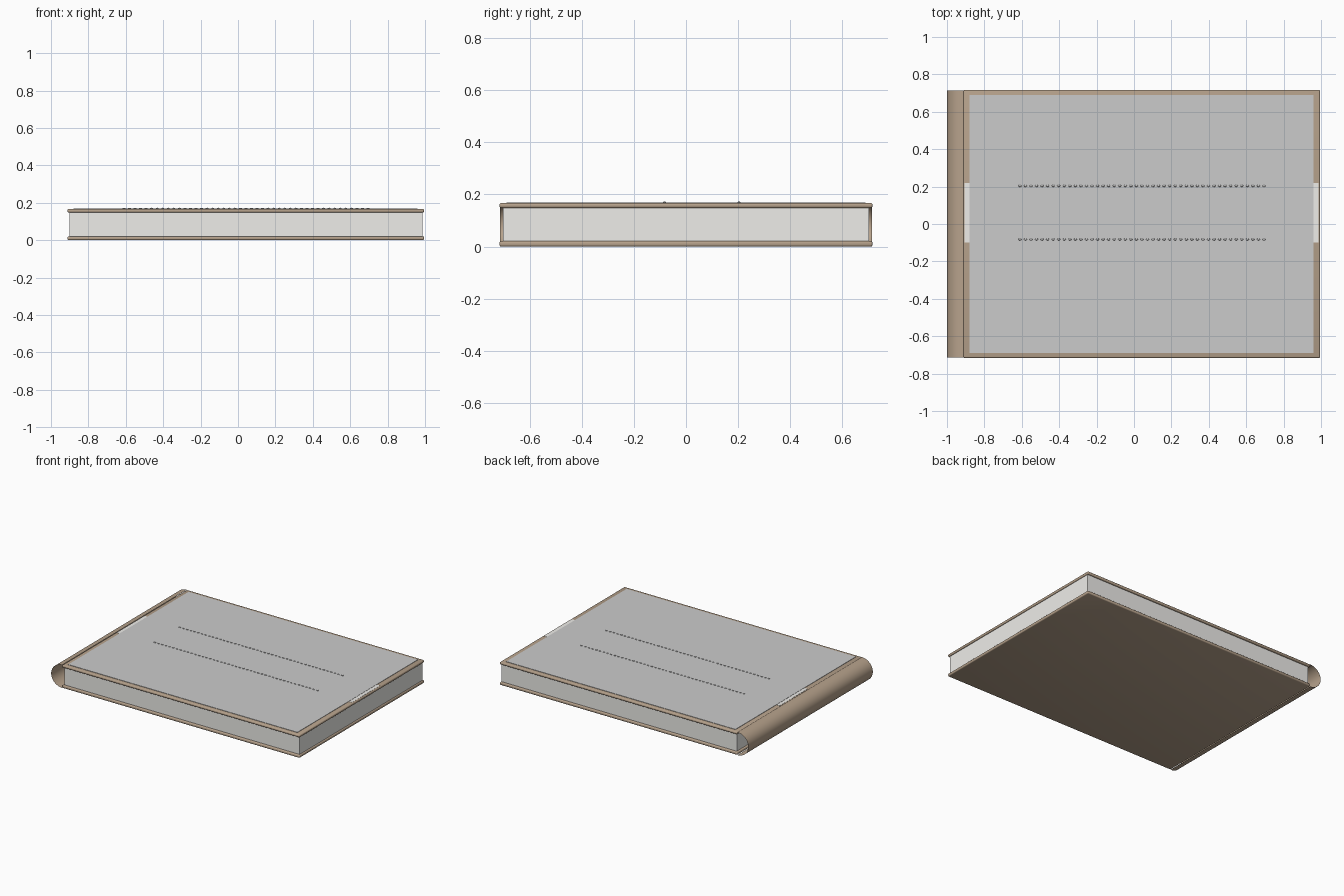
import bpy, bmesh, math
from mathutils import Matrix

if "Cube" in bpy.data.objects:
    bpy.data.objects.remove(bpy.data.objects["Cube"])


def material(name, rgb):
    m = bpy.data.materials.new(name)
    m.diffuse_color = (*rgb, 1)
    m.use_nodes = True
    m.node_tree.nodes["Principled BSDF"].inputs["Base Color"].default_value = m.diffuse_color
    return m


LEATHER = material("tan_leather", (0.47, 0.36, 0.26))
PAPER = material("paper", (0.86, 0.85, 0.82))
THREAD = material("thread", (0.5, 0.5, 0.5))


def finish(name, bm, mat=None, smooth=True):
    bmesh.ops.recalc_face_normals(bm, faces=bm.faces)
    mesh = bpy.data.meshes.new(name)
    bm.to_mesh(mesh)
    bm.free()
    ob = bpy.data.objects.new(name, mesh)
    bpy.context.collection.objects.link(ob)
    if mat:
        mesh.materials.append(mat)
    if smooth:
        bpy.ops.object.select_all(action='DESELECT')
        ob.select_set(True)
        bpy.context.view_layer.objects.active = ob
        bpy.ops.object.shade_smooth_by_angle(angle=math.radians(40))
    return ob


def slab(name, x, y, z, mat=None, bevel=0):
    """Box given by its (min, max) range on each axis, with optional rounded edges."""
    bm = bmesh.new()
    bmesh.ops.create_cube(bm, size=1)
    for v in bm.verts:
        v.co = [lo + (c + 0.5) * (hi - lo) for c, (lo, hi) in zip(v.co, (x, y, z))]
    if bevel:
        bmesh.ops.bevel(bm, geom=bm.edges[:], offset=bevel, segments=3,
                        profile=0.5, affect='EDGES')
    return finish(name, bm, mat, bool(bevel))


# Two boards with rounded edges, and the page block between them
for name, z in (("bottom_cover", (0.0, 0.021)), ("top_cover", (0.148, 0.167))):
    slab(name, (-0.912, 0.995), (-0.716, 0.716), z, LEATHER, 0.007)
slab("page_block", (-0.9, 0.987), (-0.703, 0.703), (0.018, 0.151), PAPER)

# Paper band across the top cover, with the grey panel over it
slab("cover_band", (-0.906, 0.986), (-0.1, 0.22), (0.16, 0.168), PAPER)
slab("cover_panel", (-0.88, 0.96), (-0.69, 0.69), (0.16, 0.1695))

# Spine: thin open half-round sheet
bm = bmesh.new()
rows = []
for i in range(25):
    a = math.pi * (0.5 + i / 24)
    x, z = -0.912 + 0.088 * math.cos(a), 0.083 + 0.083 * math.sin(a)
    rows.append([bm.verts.new((x, y, z)) for y in (-0.714, 0.714)])
for a, b in zip(rows, rows[1:]):
    bm.faces.new((a[0], a[1], b[1], b[0]))
finish("spine", bm, LEATHER)

# Two rows of small stitches along the band edges
for name, y in (("front_stitches", -0.082), ("back_stitches", 0.204)):
    bm = bmesh.new()
    count = 45
    for i in range(count):
        x = -0.61 + 1.305 * i / (count - 1)
        place = Matrix.Translation((x, y, 0.1685)) @ Matrix.Diagonal((0.009, 0.006, 0.005, 1))
        bmesh.ops.create_uvsphere(bm, u_segments=10, v_segments=6, radius=1, matrix=place)
    finish(name, bm, THREAD)
